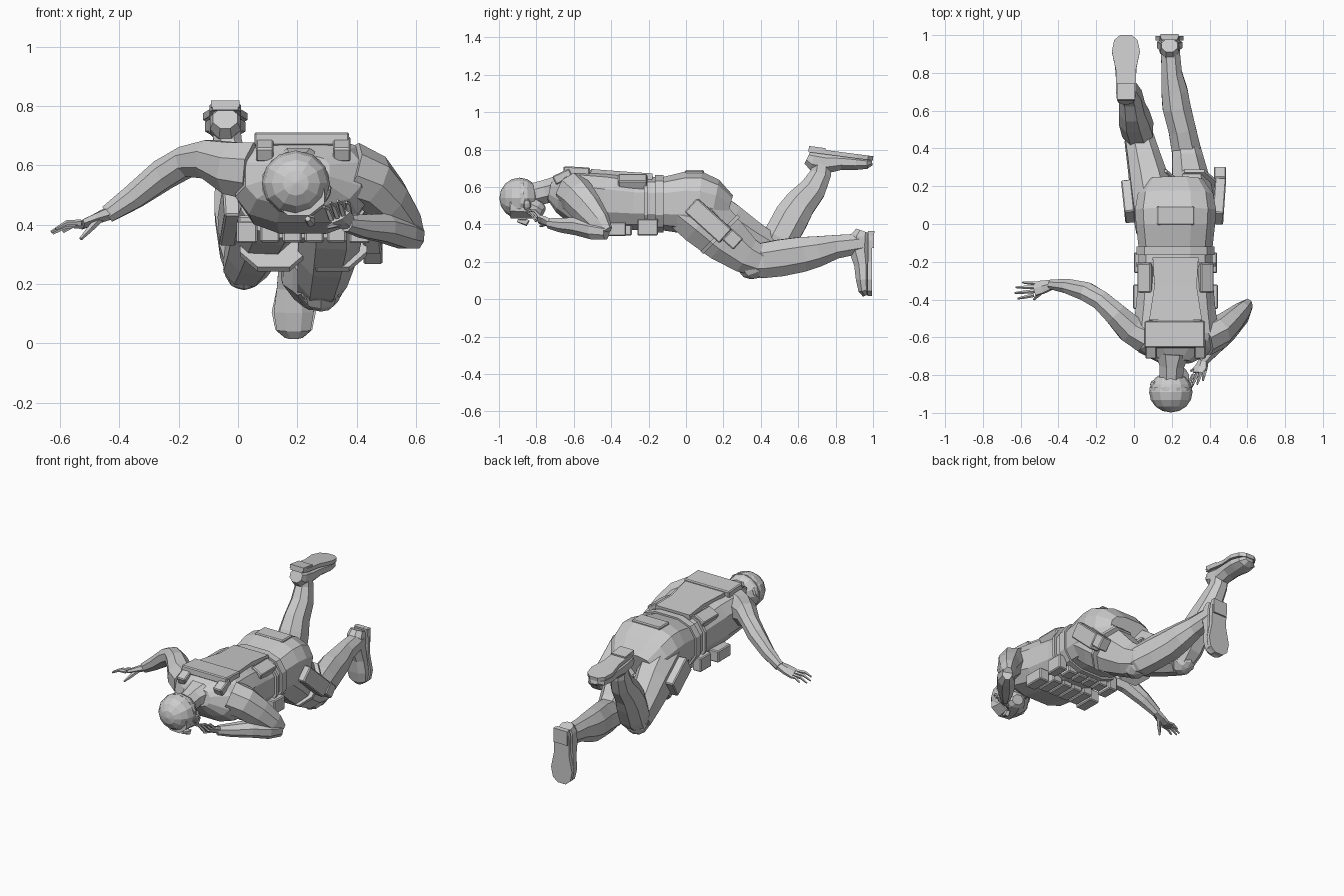
import bpy, bmesh, math
from mathutils import Vector, Matrix, Euler


def tube(name, rings, n=8, up=(0, 0, 1), p=1.0, caps=True):
    """Loft of rings (x, y, z, half width, half height) along a path."""
    up = Vector(up)
    bm = bmesh.new()
    pts = [Vector(r[:3]) for r in rings]
    loops = []
    for i, r in enumerate(rings):
        t = (pts[min(i + 1, len(pts) - 1)] - pts[max(i - 1, 0)]).normalized()
        s = t.cross(up).normalized()
        u = s.cross(t)
        loop = []
        for k in range(n):
            a = 2 * math.pi * (k + 0.5) / n
            c, d = math.cos(a), math.sin(a)
            c = math.copysign(abs(c) ** p, c)
            d = math.copysign(abs(d) ** p, d)
            loop.append(bm.verts.new(pts[i] + s * c * r[3] + u * d * r[4]))
        loops.append(loop)
    for a, b in zip(loops, loops[1:]):
        for k in range(n):
            bm.faces.new((a[k], a[(k + 1) % n], b[(k + 1) % n], b[k]))
    if caps:
        bm.faces.new(loops[0])
        bm.faces.new(loops[-1])
    return finish(name, bm)


def finish(name, bm):
    bmesh.ops.recalc_face_normals(bm, faces=bm.faces)
    me = bpy.data.meshes.new(name)
    bm.to_mesh(me)
    bm.free()
    ob = bpy.data.objects.new(name, me)
    bpy.context.collection.objects.link(ob)
    return ob


def box(name, loc, size, rot=(0, 0, 0), bevel=0.006):
    bm = bmesh.new()
    bmesh.ops.create_cube(bm, size=1)
    bmesh.ops.scale(bm, vec=size, verts=bm.verts)
    bmesh.ops.bevel(bm, geom=bm.edges[:], offset=bevel, segments=1, affect='EDGES')
    m = Matrix.Translation(loc) @ Euler([math.radians(a) for a in rot]).to_matrix().to_4x4()
    bm.transform(m)
    return finish(name, bm)


def ball(name, loc, radii, rot=(0, 0, 0), u=12, v=8):
    bm = bmesh.new()
    bmesh.ops.create_uvsphere(bm, u_segments=u, v_segments=v, radius=1)
    bmesh.ops.scale(bm, vec=radii, verts=bm.verts)
    m = Matrix.Translation(loc) @ Euler([math.radians(a) for a in rot]).to_matrix().to_4x4()
    bm.transform(m)
    return finish(name, bm)


def boot(name, heel, toe_dir, sole_dir):
    """Foot lofted heel to toe, with a sole slab and heel block."""
    h, t, s = Vector(heel), Vector(toe_dir).normalized(), Vector(sole_dir).normalized()
    prof = [(0, .045, .04, .0), (.03, .055, .06, -.01), (.10, .055, .065, -.015),
            (.18, .062, .048, 0), (.26, .073, .042, .005), (.32, .062, .032, .01), (.345, .03, .018, .02)]
    tube(name, [(*(h + t * d + s * o), w, k) for d, w, k, o in prof], 8, s)
    sole = [(0, .045), (.05, .055), (.16, .055), (.26, .077), (.32, .064), (.348, .03)]
    tube(name + "_sole", [(*(h + t * d + s * .04), w, .012) for d, w in sole], 4, s, p=.1)
    tube(name + "_heel", [(*(h + t * d + s * .05), .05, .012) for d in (.0, .09)], 4, s, p=.1)


def hand(name, wrist, knuckle, tips, base_dir, thumb):
    """Palm, four bent fingers and a thumb."""
    w, k, b = Vector(wrist), Vector(knuckle), Vector(base_dir)
    up = (k - w).cross(b)
    tube(name + "_palm", [(*w, .026, .024), (*w.lerp(k, .55), .04, .018), (*k, .042, .014)], 6, up)
    for i, tip in enumerate(tips):
        a = k + b * (i - 1.5)
        e = Vector(tip)
        m = a.lerp(e, .55) + Vector((0, 0, .012))
        tube(f"{name}_finger_{i}", [(*a, .011, .011), (*m, .009, .009), (*e, .005, .005)], 5, up)
    th = Vector(thumb)
    a = w.lerp(k, .3)
    tube(name + "_thumb", [(*a, .014, .014), (*a.lerp(th, .6), .012, .011), (*th, .006, .006)], 5, up)


CX = .22
# Torso: (y, top z, bottom z, half width)
trunk = [(-.73, .635, .53, .09), (-.67, .68, .46, .20), (-.60, .70, .40, .235), (-.44, .69, .365, .215),
         (-.28, .665, .365, .20), (-.13, .655, .365, .20), (.0, .687, .345, .215), (.07, .687, .335, .22),
         (.15, .645, .36, .205), (.23, .56, .40, .15)]
tube("torso", [(CX, y, (a + b) / 2, w, (a - b) / 2) for y, a, b, w in trunk], 12, p=.72)
tube("belt", [(CX, y, .51, .212, .158) for y in (-.165, -.12)], 12, p=.72)
tube("vest_hem", [(CX, y, .512, .216, .162) for y in (-.225, -.205)], 12, p=.72)

# Vest back panels and pouches
box("upper_back_plate", (CX - .005, -.585, .685), (.32, .14, .045), (-3, 0, 0))
tube("back_panel", [(CX, -.51, .67, .15, .028), (CX, -.33, .658, .12, .026), (CX, -.18, .648, .13, .026)], 4, p=.2)
box("seat_patch", (CX, .045, .68), (.20, .10, .02))
for s in (-1, 1):
    box("back_pouch", (CX + s * .155, -.285, .625), (.08, .155, .06), (0, s * 28, 0))
    box("shoulder_strap", (CX + s * .13, -.66, .655), (.06, .10, .05), (25, 0, 0))
    box("side_pouch", (CX + s * .19, -.385, .375), (.07, .13, .075))
    box("belt_pouch", (CX + s * .19, -.205, .385), (.06, .11, .09))
for i in range(4):
    box("front_pouch", (CX + (i - 1.5) * .075, -.36, .37), (.065, .14, .06))
    box("front_belt_pouch", (CX + (i - 1.5) * .075, -.19, .365), (.065, .08, .05))

# Head turned to one side, with jaw, nose, ear
tube("neck", [(.205, -.68, .59, .10, .075), (.20, -.75, .575, .07, .068), (.195, -.85, .55, .065, .065)], 8)
ball("skull", (.195, -.89, .54), (.115, .11, .108), (90, 0, 0))
tube("jaw", [(.205, -.93, .50, .095, .075), (.215, -.85, .495, .085, .07), (.235, -.785, .475, .06, .05),
             (.24, -.765, .465, .035, .03)], 8)
tube("nose", [(.235, -.90, .42, .01, .01), (.245, -.855, .41, .018, .02), (.245, -.845, .425, .015, .012)], 5)
for s in (-1, 1):
    ball("ear", (.20 + s * .098, -.85, .535 + .03 * -s), (.014, .022, .032), (0, 20, 0), 8, 5)
tube("headband", [(.195, y, .54, .116, .109) for y in (-.885, -.865)], 12)

# Reaching arm
tube("reaching_arm", [(.06, -.60, .58, .09, .105), (-.02, -.555, .59, .08, .095), (-.10, -.475, .62, .065, .07),
                      (-.175, -.405, .612, .056, .056), (-.25, -.36, .57, .055, .055),
                      (-.35, -.33, .495, .042, .045), (-.44, -.32, .435, .027, .032)], 8)
hand("reaching_hand", (-.43, -.32, .44), (-.525, -.345, .40),
     [(-.59, -.31, .375), (-.625, -.335, .37), (-.63, -.365, .375), (-.615, -.395, .385)],
     (-.003, -.021, .004), (-.53, -.40, .352))

# Bent arm tucked under the face
tube("bent_upper_arm", [(.37, -.61, .58, .09, .105), (.45, -.575, .545, .085, .10), (.51, -.525, .48, .07, .09),
                        (.57, -.465, .405, .05, .07), (.60, -.43, .355, .03, .045)], 8, (0, .3, 1))
tube("bent_forearm", [(.605, -.425, .36, .03, .045), (.56, -.49, .37, .055, .055), (.49, -.575, .39, .057, .052),
                      (.42, -.66, .395, .042, .042), (.365, -.73, .405, .027, .03)], 8)
hand("bent_hand", (.37, -.72, .405), (.345, -.79, .43),
     [(.29, -.845, .46), (.31, -.855, .475), (.335, -.85, .48), (.365, -.83, .475)],
     (.02, .006, .008), (.30, -.78, .39))

# Kneeling-side leg with the toes on the ground
tube("low_thigh", [(.315, -.01, .50, .115, .14), (.315, .09, .43, .118, .155), (.30, .21, .32, .105, .135),
                   (.285, .32, .235, .09, .105), (.275, .40, .20, .078, .085)], 8, (0, .7, .7), p=.85)
tube("low_shin", [(.28, .33, .195, .07, .075), (.275, .40, .205, .083, .10), (.255, .50, .22, .078, .105),
                  (.225, .62, .24, .08, .10), (.215, .70, .255, .075, .088), (.20, .80, .28, .058, .068),
                  (.19, .95, .30, .052, .055)], 8, p=.9)
ball("low_knee_pad", (.28, .37, .175), (.07, .09, .065), (20, 0, 0), 8, 6)
boot("low_boot", (.188, .945, .365), (0, -.01, -1), (0, 1, 0))

# Raised leg with the shin bent up
tube("raised_thigh", [(.12, -.01, .51, .115, .14), (.105, .09, .46, .118, .15), (.08, .22, .395, .108, .13),
                      (.05, .35, .32, .092, .105), (.025, .46, .265, .08, .085)], 8, (0, .6, .8), p=.85)
tube("raised_shin", [(.025, .46, .25, .07, .07), (.02, .50, .32, .088, .10), (.0, .565, .44, .085, .10),
                     (-.01, .61, .51, .072, .09), (-.02, .68, .59, .064, .075), (-.035, .72, .67, .052, .06),
                     (-.04, .73, .75, .048, .055)], 8, (0, -1, .3), p=.9)
ball("raised_knee_pad", (.02, .47, .25), (.07, .08, .068), (35, 0, 0), 8, 6)
boot("raised_boot", (-.043, .65, .758), (0, 1, -.13), (0, .13, 1))

# Thigh gear
box("thigh_holster", (.45, .12, .42), (.06, .25, .10), (-42, 0, -4))
box("holster_top", (.455, .25, .32), (.065, .08, .08), (-42, 0, 0))
box("thigh_pouch", (-.03, .12, .43), (.055, .20, .12), (-32, 0, 6))
for s in (-1, 1):
    x0 = CX + s * .10
    tube("thigh_strap", [(x0 + s * .0, .175 + d, .355 - d, .122, .148) for d in (0, .015)], 8, (0, .7, .7), p=.85)
